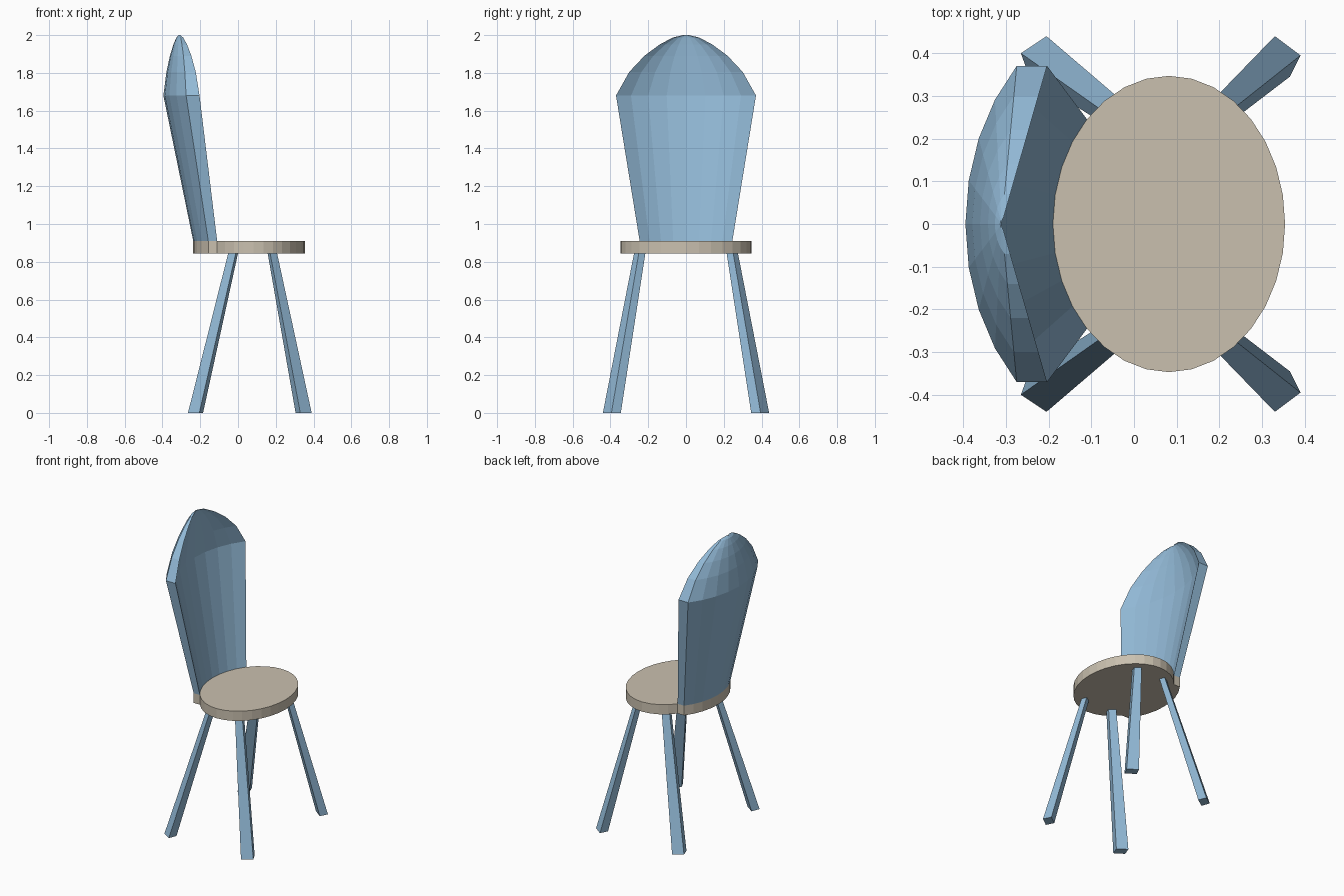
import bpy, bmesh, math

if "Cube" in bpy.data.objects:
    bpy.data.objects.remove(bpy.data.objects["Cube"])


def material(name, rgb):
    m = bpy.data.materials.new(name)
    m.diffuse_color = (*rgb, 1)
    m.use_nodes = True
    m.node_tree.nodes["Principled BSDF"].inputs["Base Color"].default_value = m.diffuse_color
    return m


BLUE = material("pale blue", (0.29, 0.49, 0.68))
TAN = material("warm tan", (0.59, 0.53, 0.43))


def loft(name, rings, mat, cap_bottom=True):
    """Skin a stack of matching closed rings into a faceted solid."""
    bm = bmesh.new()
    loops = [[bm.verts.new(p) for p in ring] for ring in rings]
    n = len(loops[0])
    for a, b in zip(loops, loops[1:]):
        for i in range(n):
            j = (i + 1) % n
            bm.faces.new((a[i], a[j], b[j], b[i]))
    if cap_bottom:
        bm.faces.new(loops[0][::-1])
    bm.faces.new(loops[-1])
    bmesh.ops.recalc_face_normals(bm, faces=bm.faces)
    if not cap_bottom:  # open shell: make sure the top cap looks up
        top = max(bm.faces, key=lambda f: f.calc_center_median().z)
        top.normal_update()
        if top.normal.z < 0:
            bmesh.ops.reverse_faces(bm, faces=bm.faces)
    me = bpy.data.meshes.new(name)
    bm.to_mesh(me)
    bm.free()
    me.materials.append(mat)
    ob = bpy.data.objects.new(name, me)
    bpy.context.collection.objects.link(ob)
    return ob


CX, RX, RY = 0.082, 0.272, 0.347      # seat ellipse
SEAT_LOW, SEAT_TOP, THICK = 0.845, 0.91, 0.047


def oval(i):
    a = math.tau * i / 32
    return (CX + RX * math.cos(a), RY * math.sin(a))


# Seat: 32-sided oval with a thin ledge behind it that carries the backrest
inner = [oval(i) for i in range(12, 21)]
outer = [(x - THICK, y) for x, y in inner]
outline = ([oval(i) for i in range(-11, 12)] + [inner[0]] + outer + [inner[-1]])
loft("seat", [[(x, y, z) for x, y in outline] for z in (SEAT_LOW, SEAT_TOP)], TAN)

# Backrest: curved section flaring upward, then shrinking to a rounded tip
section = outer + inner[::-1]
flare = 1.51
x0 = min(x for x, y in outer)
wide = [(-0.395 + (x - x0) * flare, y * flare) for x, y in section]
rings = [[(x, y, SEAT_TOP) for x, y in section]]
TIP = -0.31
for half, z in ((0.37, 1.68), (0.30, 1.805), (0.22, 1.89),
                (0.14, 1.95), (0.07, 1.987), (0.015, 2.0)):
    s = half / 0.37
    rings.append([(TIP + (x - TIP) * s, y * s, z) for x, y in wide])
loft("backrest", rings, BLUE, cap_bottom=False)

# Legs: splayed tapering square bars, mirrored across y
LEGS = {
    "right": ([(0.33, 0.44), (0.39, 0.395), (0.365, 0.345), (0.305, 0.39)],
              [(0.17, 0.275), (0.207, 0.25), (0.195, 0.215), (0.157, 0.24)]),
    "left": ([(-0.205, 0.44), (-0.265, 0.40), (-0.245, 0.345), (-0.185, 0.387)],
             [(-0.012, 0.275), (-0.052, 0.25), (-0.04, 0.215), (0.0, 0.24)]),
}
for side, (foot, top) in LEGS.items():
    for place, s in (("front", -1), ("back", 1)):
        loft(f"{place}_{side}_leg",
             [[(x, y * s, 0) for x, y in foot],
              [(x, y * s, SEAT_LOW) for x, y in top]], BLUE)
